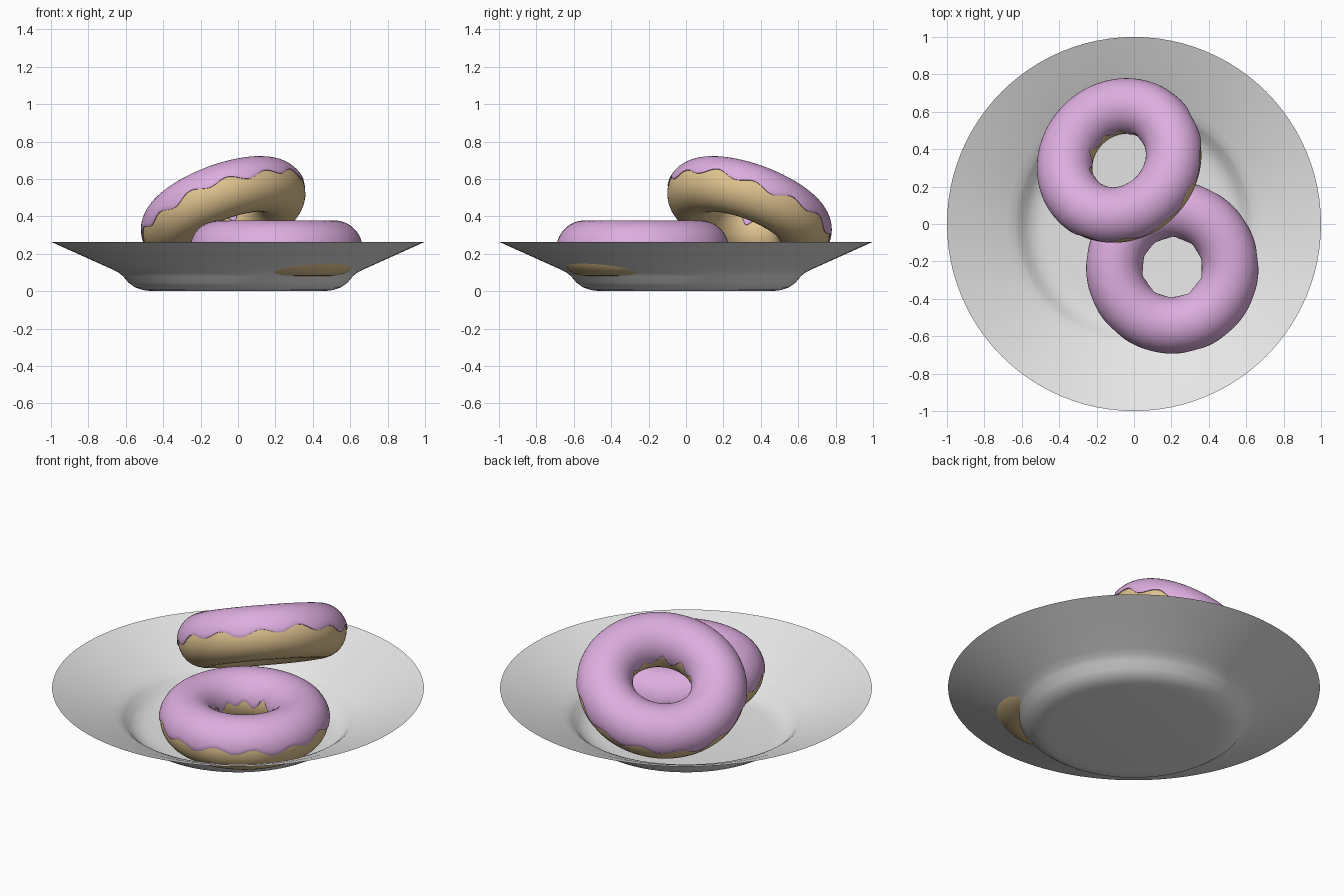
import bpy, bmesh, math
from mathutils import Matrix, Vector

if "Cube" in bpy.data.objects:
    bpy.data.objects.remove(bpy.data.objects["Cube"])

R, DOUGH_R, ICING_R = 0.309, 0.145, 0.152


def material(name, rgb):
    m = bpy.data.materials.new(name)
    m.diffuse_color = (*rgb, 1)
    m.use_nodes = True
    m.node_tree.nodes["Principled BSDF"].inputs["Base Color"].default_value = m.diffuse_color
    return m


WHITE = material("plate_white", (0.8, 0.8, 0.8))
TAN = material("dough_tan", (0.75, 0.55, 0.28))
PINK = material("icing_pink", (0.73, 0.42, 0.745))


def grid_object(name, rings, mat, close_rows=False, cap=False):
    """Skin closed rings of points into a smooth surface."""
    bm = bmesh.new()
    rows = [[bm.verts.new(p) for p in ring] for ring in rings]
    n = len(rows[0])
    for i in range(len(rows) if close_rows else len(rows) - 1):
        a, b = rows[i], rows[(i + 1) % len(rows)]
        for j in range(n):
            k = (j + 1) % n
            bm.faces.new((a[j], a[k], b[k], b[j]))
    if cap:
        bm.faces.new(rows[0][::-1])
        bm.faces.new(rows[-1])
    bmesh.ops.recalc_face_normals(bm, faces=bm.faces)
    me = bpy.data.meshes.new(name)
    bm.to_mesh(me)
    bm.free()
    me.materials.append(mat)
    ob = bpy.data.objects.new(name, me)
    bpy.context.collection.objects.link(ob)
    bpy.context.view_layer.objects.active = ob
    for o in bpy.context.selected_objects:
        o.select_set(False)
    ob.select_set(True)
    bpy.ops.object.shade_smooth_by_angle(angle=math.radians(40))
    return ob


def tube_point(phi, theta, r):
    d = R + r * math.cos(theta)
    return Vector((d * math.cos(phi), d * math.sin(phi), r * math.sin(theta)))


# Plate: thin shell, underside profile out to the rim then back down the inside
outer = [(0.46, 0.0), (0.51, 0.006), (0.55, 0.02), (0.585, 0.045), (0.615, 0.08),
         (0.64, 0.1), (0.68, 0.12), (0.84, 0.192), (1.0, 0.264)]
inner = [(r - 0.003, z + 0.006) for r, z in reversed(outer[:-1])]
angles = [2 * math.pi * j / 96 for j in range(96)]
grid_object("plate", [[(r * math.cos(a), r * math.sin(a), z) for a in angles]
                      for r, z in outer + inner], WHITE, cap=True)


def donut(prefix, matrix, phase):
    # Dough ring
    phis = [2 * math.pi * j / 160 for j in range(160)]
    dough = grid_object(prefix + "_dough",
                        [[tube_point(p, 2 * math.pi * i / 32, DOUGH_R) for p in phis]
                         for i in range(32)], TAN, close_rows=True)

    # Icing over the upper half, with wavy outer and inner edges
    def edges(p):
        q = p + phase
        lo = 0.02 + 0.11 * math.sin(13 * q) + 0.06 * math.sin(5 * q + 1)
        hi = math.pi - 0.08 + 0.14 * math.sin(10 * q + 2) + 0.07 * math.sin(7 * q)
        return lo, hi

    steps = [(0, DOUGH_R - 0.004), (0, ICING_R - 0.003)]
    steps += [(0.015 + 0.97 * i / 24, ICING_R) for i in range(25)]
    steps += [(1, ICING_R - 0.003), (1, DOUGH_R - 0.004)]
    rings = []
    for t, r in steps:
        ring = []
        for p in phis:
            lo, hi = edges(p)
            ring.append(tube_point(p, lo + (hi - lo) * t, r))
        rings.append(ring)
    icing = grid_object(prefix + "_icing", rings, PINK)
    for ob in (dough, icing):
        ob.matrix_world = matrix


# One donut lies flat, the other leans on it
donut("flat_donut", Matrix.Translation((0.205, -0.232, 0.226)), 0.0)
donut("leaning_donut", Matrix.Translation((-0.076, 0.336, 0.425))
      @ Matrix.Rotation(math.radians(28), 4, Vector((-1, -1, 0)).normalized()), 0.6)
